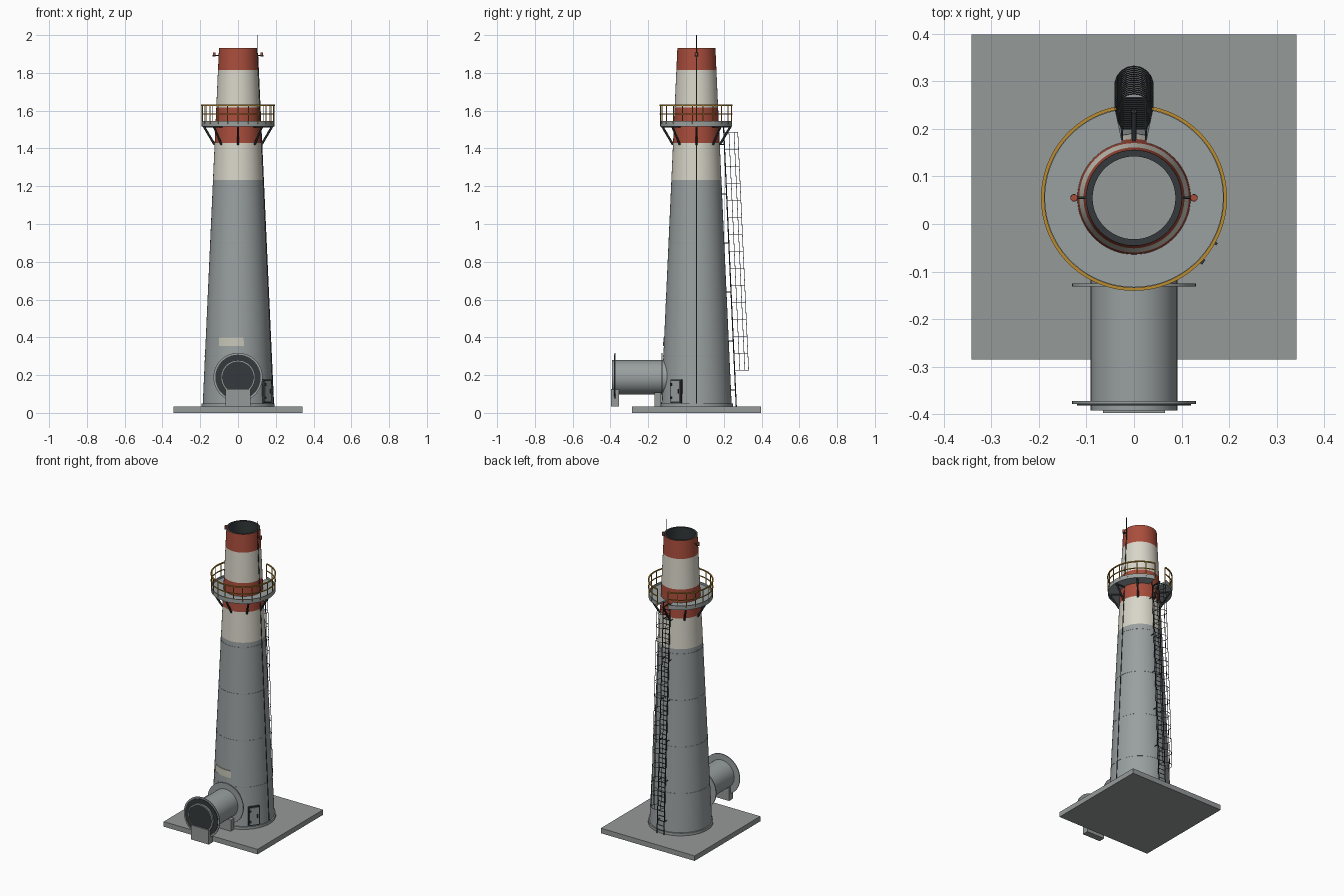
import bpy, bmesh, math
from mathutils import Vector, Matrix

if "Cube" in bpy.data.objects:
    bpy.data.objects.remove(bpy.data.objects["Cube"])

CY = 0.055                                   # chimney axis in y
def wall(z):                                 # outer shell radius at a height
    return 0.187 - (z - 0.035) * 0.0455

def mat(name, c):
    m = bpy.data.materials.new(name)
    m.diffuse_color = (*c, 1)
    m.use_nodes = True
    m.node_tree.nodes["Principled BSDF"].inputs["Base Color"].default_value = m.diffuse_color
    return m

STEEL = mat("grey steel", (0.32, 0.35, 0.35))
CONC = mat("concrete", (0.30, 0.32, 0.315))
RED = mat("warning red", (0.40, 0.075, 0.045))
CREAM = mat("cream paint", (0.69, 0.67, 0.58))
DARK = mat("dark metal", (0.035, 0.042, 0.045))
YELLOW = mat("rail yellow", (0.50, 0.27, 0.03))
PLATE = mat("sign plate", (0.56, 0.55, 0.47))

def finish(bm, name, *mats):
    bmesh.ops.recalc_face_normals(bm, faces=bm.faces)
    me = bpy.data.meshes.new(name)
    bm.to_mesh(me)
    bm.free()
    ob = bpy.data.objects.new(name, me)
    bpy.context.collection.objects.link(ob)
    for m in mats:
        me.materials.append(m)
    bpy.ops.object.select_all(action='DESELECT')
    ob.select_set(True)
    bpy.context.view_layer.objects.active = ob
    bpy.ops.object.shade_smooth_by_angle(angle=math.radians(35))
    return ob

AXIS = Matrix.Translation((0, CY, 0))
DUCT = Matrix.Translation((0, 0, 0.188)) @ Matrix.Rotation(math.pi / 2, 4, 'X')

def lathe(bm, prof, M=AXIS, a0=0, a1=360, n=64, ids=None):
    """Revolve a closed (radius, height) profile; ids = material per edge."""
    full = a1 - a0 >= 360
    cols = []
    for i in range(n if full else n + 1):
        a = math.radians(a0 + (a1 - a0) * i / n)
        cols.append([bm.verts.new(M @ Vector((r * math.cos(a), r * math.sin(a), z))) for r, z in prof])
    k = len(prof)
    for i in range(n):
        p, q = cols[i], cols[(i + 1) % len(cols)]
        for j in range(k):
            f = bm.faces.new((p[j], q[j], q[(j + 1) % k], p[(j + 1) % k]))
            f.material_index = ids[j] if ids else 0
    if not full:
        bm.faces.new(cols[0])
        bm.faces.new(cols[-1])

def band(r0, r1, z0, z1):
    return [(r0, z0), (r1, z0), (r1, z1), (r0, z1)]

def rod(bm, p, q, r, sides=6):
    p, q = Vector(p), Vector(q)
    d = q - p
    M = Matrix.Translation((p + q) / 2) @ d.to_track_quat('Z', 'Y').to_matrix().to_4x4()
    bmesh.ops.create_cone(bm, cap_ends=True, segments=sides, radius1=r, radius2=r, depth=d.length, matrix=M)

def box(bm, c, s, M=Matrix()):
    bmesh.ops.create_cube(bm, size=1, matrix=M @ Matrix.Translation(c) @ Matrix.Diagonal((*s, 1)))

def polar(r, deg, z):
    a = math.radians(deg)
    return Vector((r * math.cos(a), CY + r * math.sin(a), z))

# Foundation slab
bm = bmesh.new()
box(bm, (0, 0.0565, 0.0165), (0.683, 0.683, 0.033))
finish(bm, "foundation_slab", CONC)

# Tapered shell with painted bands and a dark bore
bm = bmesh.new()
hs = [0.033, 1.233, 1.43, 1.617, 1.814, 1.932]
prof = [(wall(z), z) for z in hs] + [(0.087, 1.932), (0.165, 0.034)]
lathe(bm, prof, ids=[0, 1, 2, 1, 2, 3, 3, 3])
finish(bm, "chimney_shell", STEEL, CREAM, RED, DARK)

# Base flange and seams
bm = bmesh.new()
lathe(bm, band(0.17, 0.194, 0.033, 0.05))
finish(bm, "base_flange", STEEL)
bm = bmesh.new()
for z in (0.3, 0.6, 0.9, 1.2):
    lathe(bm, band(wall(z) - 0.004, wall(z) + 0.0012, z - 0.003, z + 0.003))
finish(bm, "shell_seams", STEEL)

# Inlet duct, flanges and dark mouth
bm = bmesh.new()
lathe(bm, [(0.084, 0.09), (0.091, 0.09), (0.091, 0.392), (0.084, 0.392)], DUCT)
for t, r in ((0.125, 0.13), (0.372, 0.13)):
    lathe(bm, band(0.088, r, t, t + 0.006), DUCT)
finish(bm, "inlet_duct", STEEL)
bm = bmesh.new()
lathe(bm, band(0.0905, 0.12, 0.377, 0.381), DUCT)
lathe(bm, band(0.001, 0.0845, 0.382, 0.388), DUCT)
finish(bm, "duct_mouth", DARK)

# Duct supports
bm = bmesh.new()
box(bm, (0, -0.376, 0.08), (0.13, 0.042, 0.094))
box(bm, (0, -0.15, 0.07), (0.13, 0.036, 0.074))
finish(bm, "duct_supports", CONC)

# Access door with frame, hinges and handle
D = Matrix.Translation(polar(0.183, -35, 0.115)) @ Matrix.Rotation(math.radians(-35), 4, 'Z')
bm = bmesh.new()
box(bm, (0, 0, 0), (0.016, 0.07, 0.125), D)
finish(bm, "door_frame", DARK)
bm = bmesh.new()
box(bm, (0.007, 0, 0), (0.008, 0.056, 0.11), D)
finish(bm, "access_door", STEEL)
bm = bmesh.new()
for z in (-0.035, 0.035):
    box(bm, (0.01, -0.027, z), (0.01, 0.012, 0.014), D)
box(bm, (0.012, 0.02, 0), (0.008, 0.006, 0.025), D)
finish(bm, "door_fittings", DARK)

# Sign plate curved on the shell
bm = bmesh.new()
lathe(bm, [(wall(0.355) - 0.002, 0.355), (wall(0.355) + 0.004, 0.355),
           (wall(0.4) + 0.004, 0.4), (wall(0.4) - 0.002, 0.4)], a0=235, a1=280, n=12)
finish(bm, "sign_plate", PLATE)

# Gallery floor with a gap for the ladder
A0, A1 = 102, 438
bm = bmesh.new()
lathe(bm, band(0.114, 0.19, 1.521, 1.532), a0=A0, a1=A1)
lathe(bm, band(0.187, 0.192, 1.517, 1.545), a0=A0, a1=A1)
finish(bm, "gallery_floor", STEEL)

# Gallery struts
bm = bmesh.new()
for i in range(8):
    a = i * 45
    rod(bm, polar(wall(1.42), a, 1.42), polar(0.183, a, 1.52), 0.006)
    rod(bm, polar(0.112, a, 1.516), polar(0.186, a, 1.516), 0.005)
finish(bm, "gallery_struts", DARK)

# Guard rail
bm = bmesh.new()
for z, h in ((1.628, 0.0035), (1.582, 0.0025)):
    lathe(bm, band(0.192 - h, 0.192 + h, z - h, z + h), a0=A0, a1=A1)
for i in range(21):
    a = A0 + (A1 - A0) * i / 20
    rod(bm, polar(0.191, a, 1.53), polar(0.191, a, 1.628), 0.0028)
finish(bm, "guard_rail", YELLOW)

# Ladder with standoffs
def lad(x, out, z):                          # point at an offset from the back wall
    return (x, CY + wall(z) + out, z)

bm = bmesh.new()
for s in (-1, 1):
    rod(bm, lad(s * 0.025, 0.024, 0.035), lad(s * 0.025, 0.024, 1.53), 0.003)
    for i in range(6):
        z = 0.12 + i * 0.26
        rod(bm, lad(s * 0.025, -0.006, z), lad(s * 0.025, 0.024, z), 0.0025)
for i in range(47):
    z = 0.06 + i * 0.031
    rod(bm, lad(-0.025, 0.024, z), lad(0.025, 0.024, z), 0.0018, 5)
finish(bm, "ladder", DARK)

# Safety cage
def hoop(z):
    pts = [(-0.025, 0.024)]
    for i in range(11):
        a = math.radians(190 - 20 * i)
        pts.append((0.04 * math.cos(a), 0.058 + 0.04 * math.sin(a)))
    return [lad(x, o, z) for x, o in pts + [(0.025, 0.024)]]

bm = bmesh.new()
for i in range(15):
    h = hoop(0.225 + i * 0.09)
    for p, q in zip(h, h[1:]):
        rod(bm, p, q, 0.0016, 5)
lo, hi = hoop(0.225), hoop(0.225 + 14 * 0.09)
for k in (1, 3, 6, 9, 11):
    rod(bm, lo[k], hi[k], 0.0016, 5)
finish(bm, "ladder_cage", DARK)

# Lightning rod and down conductor
bm = bmesh.new()
rod(bm, (0.105, CY, 1.84), (0.105, CY, 2.0), 0.0025)
rod(bm, (wall(0.04) + 0.002, CY, 0.04), (wall(1.9) + 0.002, CY, 1.9), 0.0025)
finish(bm, "lightning_conductor", DARK)

# Warning lamps on brackets
bm, bk = bmesh.new(), bmesh.new()
for s in (-1, 1):
    rod(bk, (s * 0.098, CY, 1.893), (s * 0.13, CY, 1.893), 0.003)
    rod(bk, (s * 0.126, CY, 1.886), (s * 0.126, CY, 1.894), 0.008, 12)
    rod(bm, (s * 0.126, CY, 1.894), (s * 0.126, CY, 1.909), 0.0075, 12)
finish(bm, "warning_lamps", RED)
finish(bk, "lamp_brackets", DARK)
